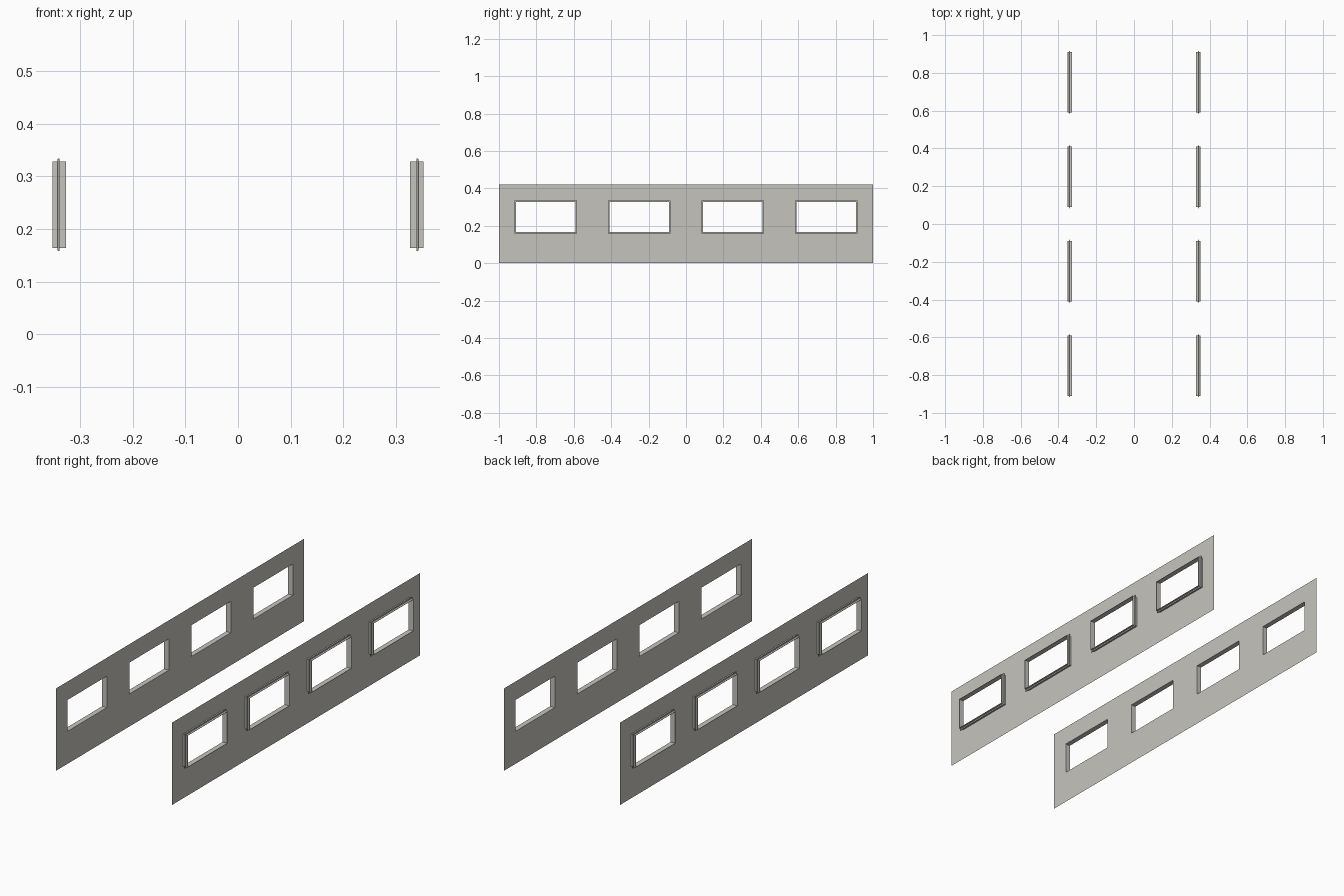
import bpy, bmesh

if "Cube" in bpy.data.objects:
    bpy.data.objects.remove(bpy.data.objects["Cube"])

WALL_X, HEIGHT = 0.327, 0.42
CENTERS = (-0.75, -0.25, 0.25, 0.75)
HALF_Y, Z0, Z1 = 0.159, 0.166, 0.326

grey = bpy.data.materials.new("warm grey")
grey.diffuse_color = (0.56, 0.55, 0.51, 1)
grey.use_nodes = True
grey.node_tree.nodes["Principled BSDF"].inputs["Base Color"].default_value = grey.diffuse_color


def finish(bm, name):
    mesh = bpy.data.meshes.new(name)
    bm.to_mesh(mesh)
    bm.free()
    mesh.materials.append(grey)
    bpy.context.collection.objects.link(bpy.data.objects.new(name, mesh))


def wall(side, name):
    # Single sheet laid out as a grid, leaving the window cells open
    ys = [-1.0]
    for c in CENTERS:
        ys += [c - HALF_Y, c + HALF_Y]
    ys.append(1.0)
    zs = [0, Z0, Z1, HEIGHT]
    bm = bmesh.new()
    grid = [[bm.verts.new((side * WALL_X, y, z)) for z in zs] for y in ys]
    for i in range(len(ys) - 1):
        for j in range(3):
            if j == 1 and i % 2 == 1:
                continue
            f = [grid[i][j], grid[i + 1][j], grid[i + 1][j + 1], grid[i][j + 1]]
            bm.faces.new(f if side > 0 else f[::-1])
    finish(bm, name)


# Frame section as (x, outward offset): sleeve with a slim rib round its middle
SECTION = [(0.327, 0.0), (0.353, 0.0), (0.353, 0.002), (0.343, 0.002),
           (0.3425, 0.008), (0.3395, 0.008), (0.339, 0.002), (0.327, 0.002)]


def frame(side, yc, name):
    bm = bmesh.new()
    rings = []
    for x, o in SECTION:
        h = HALF_Y + o
        rings.append([bm.verts.new((side * x, yc + a, z)) for a, z in
                      ((-h, Z0 - o), (h, Z0 - o), (h, Z1 + o), (-h, Z1 + o))])
    for a, b in zip(rings, rings[1:]):
        for k in range(4):
            n = (k + 1) % 4
            f = [a[k], b[k], b[n], a[n]]
            bm.faces.new(f if side > 0 else f[::-1])
    bmesh.ops.recalc_face_normals(bm, faces=bm.faces)
    # Make sure the rib faces away from the window centre
    bm.faces.ensure_lookup_table()
    if bm.faces[0].normal.z < 0:
        bmesh.ops.reverse_faces(bm, faces=bm.faces)
    finish(bm, name)


for side, label in ((1, "right"), (-1, "left")):
    wall(side, label + "_wall")
    for i, c in enumerate(CENTERS):
        frame(side, c, f"{label}_window_frame_{i + 1}")
